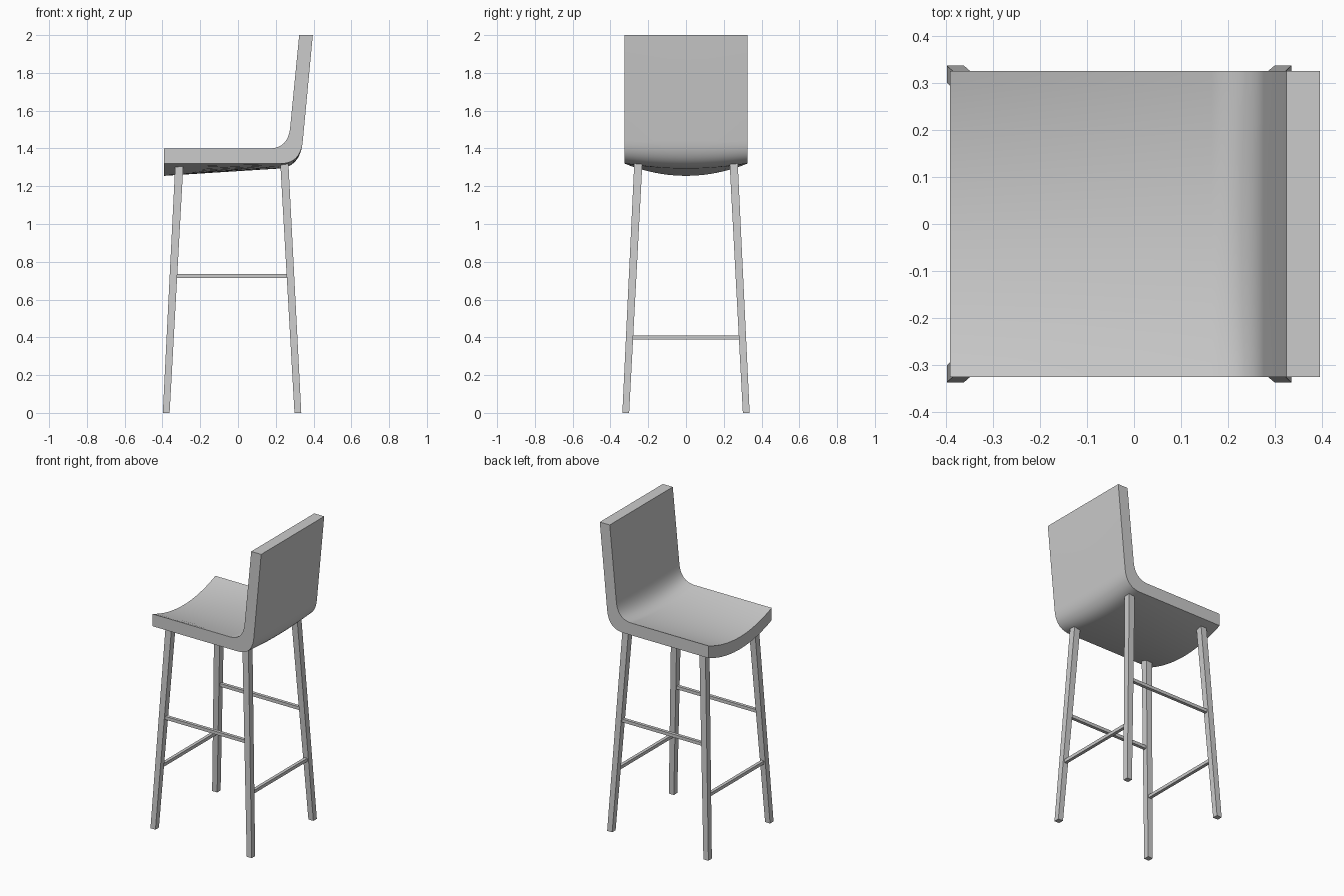
import bpy
import bmesh
from mathutils import Vector

if "Cube" in bpy.data.objects:
    bpy.data.objects.remove(bpy.data.objects["Cube"], do_unlink=True)

grey = bpy.data.materials.new("light_grey")
grey.use_nodes = True
grey.diffuse_color = (0.6, 0.6, 0.6, 1)
grey.node_tree.nodes["Principled BSDF"].inputs["Base Color"].default_value = (0.6, 0.6, 0.6, 1)


def add_object(name, bm):
    bmesh.ops.recalc_face_normals(bm, faces=bm.faces)
    mesh = bpy.data.meshes.new(name)
    bm.to_mesh(mesh)
    bm.free()
    mesh.materials.append(grey)
    obj = bpy.data.objects.new(name, mesh)
    bpy.context.collection.objects.link(obj)
    return obj


def bar(name, a, b, size_a, size_b):
    """Square bar with horizontal ends if upright, else ends square to its run."""
    a, b = Vector(a), Vector(b)
    d = b - a
    if abs(d.z) > 0.5:
        u, v = Vector((1, 0, 0)), Vector((0, 1, 0))
    else:
        u, v = Vector((0, 0, 1)), d.cross(Vector((0, 0, 1))).normalized()
    bm = bmesh.new()
    rings = []
    for p, size in ((a, size_a), (b, size_b)):
        rings.append([bm.verts.new(p + (u * i + v * j) * size / 2)
                      for i, j in ((-1, -1), (1, -1), (1, 1), (-1, 1))])
        bm.faces.new(rings[-1])
    for k in range(4):
        n = (k + 1) % 4
        bm.faces.new((rings[0][k], rings[0][n], rings[1][n], rings[1][k]))
    return add_object(name, bm)


# Seat shell: bent side profile swept across the width, dished along the seat
HALF_WIDTH, BEND_STEPS, WIDTH_STEPS = 0.326, 10, 20


def profile(front, start, corner, end, top):
    start, corner, end = Vector(start), Vector(corner), Vector(end)
    pts = [Vector(front)]
    for i in range(BEND_STEPS + 1):
        t = i / BEND_STEPS
        pts.append(start * (1 - t) ** 2 + corner * 2 * t * (1 - t) + end * t * t)
    return pts + [Vector(top)]


outer = profile((-0.392, 1.32), (0.225, 1.32), (0.332, 1.32), (0.343, 1.44), (0.396, 2))
inner = profile((-0.392, 1.4), (0.165, 1.4), (0.265, 1.4), (0.276, 1.51), (0.324, 2))
dish = [0.065] + [0.026 * (1 - i / BEND_STEPS) for i in range(BEND_STEPS + 1)] + [0]

bm = bmesh.new()
rings = []
for j in range(WIDTH_STEPS + 1):
    s = 2 * j / WIDTH_STEPS - 1
    rings.append([[bm.verts.new((p.x, s * HALF_WIDTH, p.y - drop * (1 - s * s)))
                   for p, drop in zip(side, dish)] for side in (outer, inner)])
last = len(outer) - 1
for r, q in zip(rings, rings[1:]):
    for side in (0, 1):
        for i in range(last):
            bm.faces.new((r[side][i], r[side][i + 1], q[side][i + 1], q[side][i]))
    for i in (0, last):
        bm.faces.new((r[0][i], r[1][i], q[1][i], q[0][i]))
for o, n in (rings[0], rings[-1]):
    for i in range(last):
        bm.faces.new((o[i], o[i + 1], n[i + 1], n[i]))
shell = add_object("seat_shell", bm)
bpy.ops.object.select_all(action="DESELECT")
shell.select_set(True)
bpy.context.view_layer.objects.active = shell
bpy.ops.object.shade_smooth_by_angle(angle=0.6)

# Splayed legs
LEG_TOP = 1.33
foot_x, head_x = {"open": -0.38, "back": 0.317}, {"open": -0.31, "back": 0.245}
FOOT_Y, HEAD_Y = 0.319, 0.252


def leg_point(end, side, z):
    t = z / LEG_TOP
    x = foot_x[end] + (head_x[end] - foot_x[end]) * t
    return (x, side * (FOOT_Y + (HEAD_Y - FOOT_Y) * t), z)


for end in foot_x:
    for label, side in (("left", 1), ("right", -1)):
        bar(f"{end}_leg_{label}", leg_point(end, side, 0),
            leg_point(end, side, LEG_TOP), 0.036, 0.043)

# Stretchers: high along the sides, low across the ends
for label, side in (("left", 1), ("right", -1)):
    bar(f"side_stretcher_{label}", leg_point("open", side, 0.725),
        leg_point("back", side, 0.725), 0.021, 0.021)
for end in foot_x:
    bar(f"{end}_stretcher", leg_point(end, -1, 0.4), leg_point(end, 1, 0.4), 0.021, 0.021)
